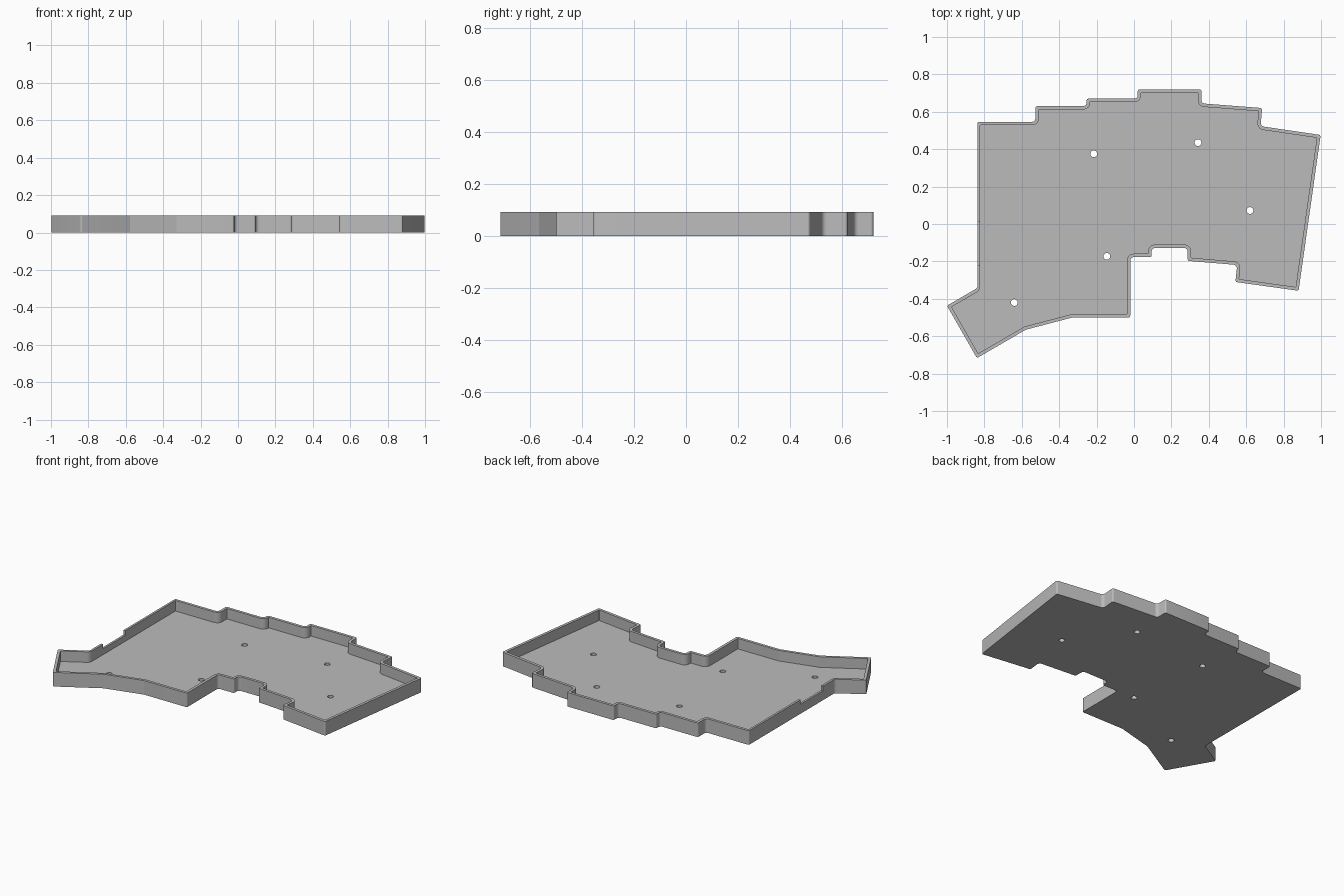
import bpy, bmesh, math
from mathutils import Vector

cube = bpy.data.objects.get("Cube")
if cube:
    bpy.data.objects.remove(cube, do_unlink=True)

HEIGHT, FLOOR, WALL, SIDE_WALL = 0.092, 0.023, 0.018, 0.014

# Outer corners, clockwise from the back corner of the straight side
CORNERS = [Vector(p) for p in (
    (-.837, .546), (-.527, .546), (-.527, .63), (-.253, .63), (-.253, .67),
    (.02, .67), (.02, .72), (.36, .72), (.36, .645), (.685, .62),
    (.677, .523), (.998, .476), (.88, -.357), (.542, -.31), (.552, -.219),
    (.287, -.197), (.287, -.128), (.094, -.128), (.094, -.177), (-.02, -.177),
    (-.02, -.5), (-.33, -.5), (-.578, -.565), (-.84, -.717), (-1, -.437),
    (-.837, -.342))]
HOLES = ((-.215, .375), (.342, .435), (.62, .072), (-.145, -.173), (-.64, -.42))


def cross(a, b):
    return a.x * b.y - a.y * b.x


def inset(points):
    """Move every edge inward by the wall thickness and intersect neighbours."""
    n = len(points)
    lines = []
    for i, p in enumerate(points):
        d = (points[(i + 1) % n] - p).normalized()
        t = SIDE_WALL if i == n - 1 else WALL
        lines.append((p + Vector((d.y, -d.x)) * t, d))
    result = []
    for i in range(n):
        (p, d), (q, e) = lines[i - 1], lines[i]
        result.append(p + d * (cross(q - p, e) / cross(d, e)))
    return result


def fillet(points, convex, concave, segments=8):
    """Round the corners; shallow bends stay crisp."""
    out = []
    for i, p in enumerate(points):
        a = (points[i - 1] - p).normalized()
        b = (points[(i + 1) % len(points)] - p).normalized()
        turn = math.pi - a.angle(b)
        if turn < math.radians(25):
            out.append(p)
            continue
        r = convex if cross(-a, b) < 0 else concave
        centre = p + (a + b).normalized() * (r / math.cos(turn / 2))
        start = p + a * r * math.tan(turn / 2) - centre
        sign = 1 if cross(-a, b) > 0 else -1
        for k in range(segments + 1):
            t = sign * turn * k / segments
            c, s = math.cos(t), math.sin(t)
            out.append(centre + Vector((start.x * c - start.y * s,
                                        start.x * s + start.y * c)))
    return out


def prism(name, outline, z0, z1):
    bm = bmesh.new()
    face = bm.faces.new([bm.verts.new((p[0], p[1], z0)) for p in outline])
    top = bmesh.ops.extrude_face_region(bm, geom=[face])["geom"]
    bmesh.ops.translate(bm, vec=(0, 0, z1 - z0),
                        verts=[v for v in top if isinstance(v, bmesh.types.BMVert)])
    bmesh.ops.recalc_face_normals(bm, faces=bm.faces)
    mesh = bpy.data.meshes.new(name)
    bm.to_mesh(mesh)
    bm.free()
    obj = bpy.data.objects.new(name, mesh)
    bpy.context.collection.objects.link(obj)
    return obj


# Tray body
tray = prism("case_tray", fillet(CORNERS, .01, .02), 0, HEIGHT)

# Cutters: cavity, mounting holes and the cable notch in the side wall
cutters = [prism("cavity_cutter", fillet(inset(CORNERS), .003, .036), FLOOR, HEIGHT + .1)]
for x, y in HOLES:
    ring = [(x + .018 * math.cos(k * math.tau / 32), y + .018 * math.sin(k * math.tau / 32))
            for k in range(32)]
    cutters.append(prism("hole_cutter", ring, -.1, HEIGHT))
cutters.append(prism("notch_cutter", [(-.9, -.222), (-.8, -.222), (-.8, .01), (-.9, .01)],
                     HEIGHT - .03, HEIGHT + .1))

bpy.ops.object.select_all(action="DESELECT")
bpy.context.view_layer.objects.active = tray
tray.select_set(True)
for cutter in cutters:
    cutter.hide_render = True
    mod = tray.modifiers.new("cut", "BOOLEAN")
    mod.operation, mod.solver, mod.object = "DIFFERENCE", "EXACT", cutter
    bpy.ops.object.modifier_apply(modifier=mod.name)
    bpy.data.objects.remove(cutter, do_unlink=True)

# Plain grey plastic
grey = bpy.data.materials.new("light_grey_plastic")
grey.use_nodes = True
colour = (.5, .5, .5, 1)
grey.diffuse_color = colour
grey.node_tree.nodes["Principled BSDF"].inputs["Base Color"].default_value = colour
tray.data.materials.clear()
tray.data.materials.append(grey)
bpy.ops.object.shade_smooth_by_angle(angle=math.radians(13))
